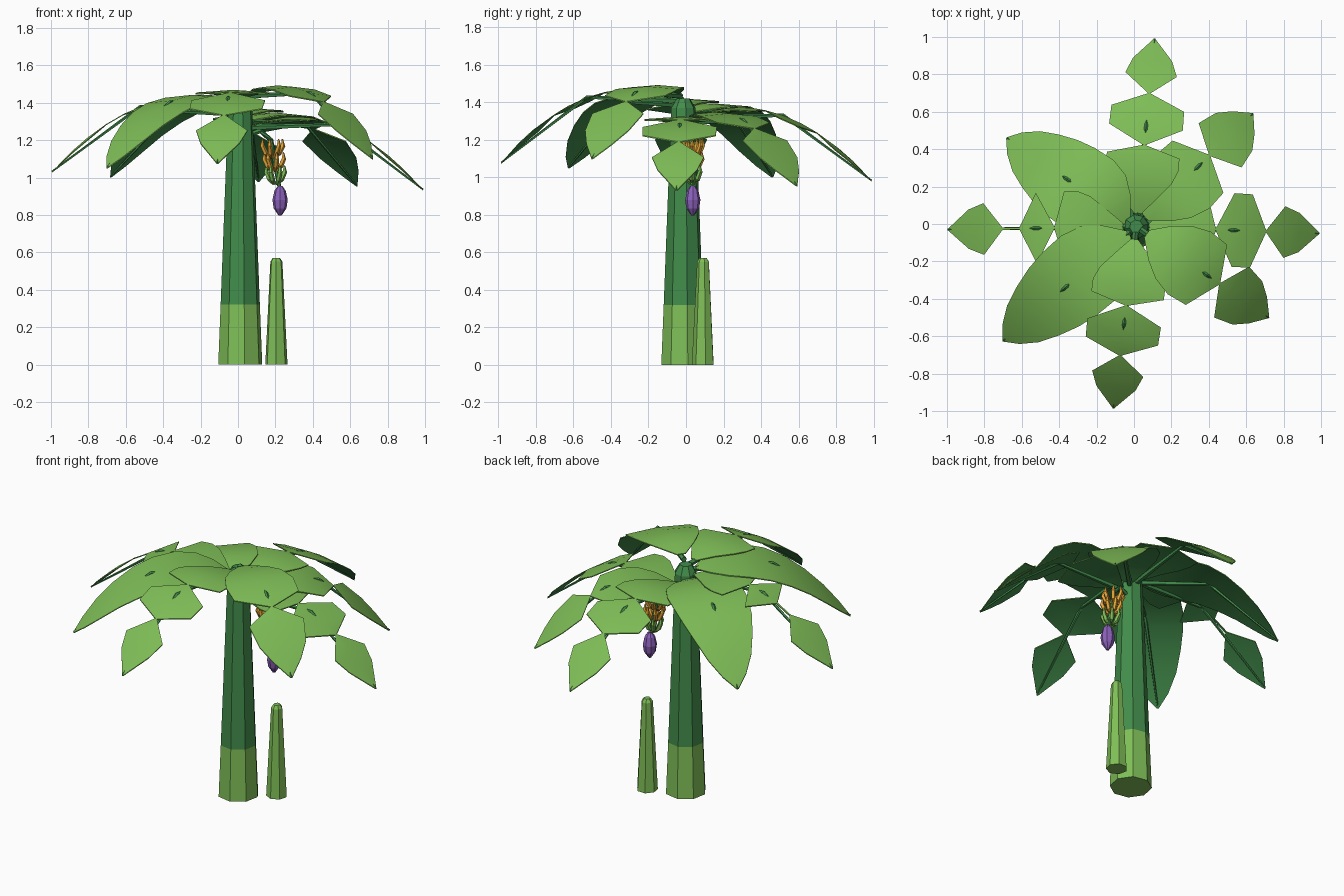
import bpy, bmesh, math
from mathutils import Vector

if "Cube" in bpy.data.objects:
    bpy.data.objects.remove(bpy.data.objects["Cube"])


def material(name, hex_code):
    def lin(c):
        return c / 12.92 if c <= 0.04045 else ((c + 0.055) / 1.055) ** 2.4
    m = bpy.data.materials.new(name)
    rgb = [lin(int(hex_code[i:i + 2], 16) / 255) for i in (0, 2, 4)]
    m.diffuse_color = (*rgb, 1)
    m.use_nodes = True
    m.node_tree.nodes["Principled BSDF"].inputs["Base Color"].default_value = m.diffuse_color
    return m


LIGHT = material("leaf green", "7FBE57")
DARK = material("stem green", "428C4B")
YELLOW = material("ripe yellow", "E8A838")
PURPLE = material("blossom purple", "8D62BC")


def loft(name, rings, mats, rule=lambda i, j: 0, smooth=None):
    """Skin equal-length rings of points; rule(ring, side) picks the material."""
    bm = bmesh.new()
    rows = [[bm.verts.new(p) for p in ring] for ring in rings]
    n = len(rows[0])
    for i in range(len(rows) - 1):
        for j in range(n):
            k = (j + 1) % n
            f = bm.faces.new((rows[i][j], rows[i][k], rows[i + 1][k], rows[i + 1][j]))
            f.material_index = rule(i, j)
    bm.faces.new(rows[0][::-1]).material_index = rule(0, 0)
    bm.faces.new(rows[-1]).material_index = rule(len(rows) - 2, 0)
    bmesh.ops.recalc_face_normals(bm, faces=bm.faces)
    mesh = bpy.data.meshes.new(name)
    bm.to_mesh(mesh)
    bm.free()
    ob = bpy.data.objects.new(name, mesh)
    bpy.context.collection.objects.link(ob)
    for m in mats:
        mesh.materials.append(m)
    if smooth:
        bpy.ops.object.select_all(action='DESELECT')
        ob.select_set(True)
        bpy.context.view_layer.objects.active = ob
        bpy.ops.object.shade_smooth_by_angle(angle=math.radians(smooth))
    return ob


def tube(name, path, radii, sides, mats, rule=lambda i, j: 0, turn=0.0):
    """Tapered polygonal tube along a path."""
    path = [Vector(p) for p in path]
    rings = []
    for i, (p, r) in enumerate(zip(path, radii)):
        d = (path[min(i + 1, len(path) - 1)] - path[max(i - 1, 0)]).normalized()
        ref = Vector((0, 1, 0)) if abs(d.z) > 0.8 else Vector((0, 0, 1))
        u = ref.cross(d).normalized()
        v = d.cross(u)
        angles = [turn + math.tau * j / sides for j in range(sides)]
        rings.append([p + r * (math.cos(a) * u + math.sin(a) * v) for a in angles])
    return loft(name, rings, mats, rule)


# Trunk: light foot, dark upper part, small cap
CX, CY = 0.012, -0.014
tube("trunk", [(CX, CY, z) for z in (0, 0.32, 1.37, 1.42)],
     [0.12, 0.107, 0.066, 0.036], 8, [LIGHT, DARK], lambda i, j: 0 if i == 0 else 1, 0.2)

# Young shoot beside the trunk
tube("young_shoot", [(0.205, 0.092, z) for z in (0, 0.55, 0.57)],
     [0.061, 0.033, 0.02], 7, [LIGHT], turn=0.2)

# Leaf outlines: (fraction of length, half width)
WHOLE = [(0.06, 0.02), (0.14, 0.12), (0.24, 0.195), (0.36, 0.225), (0.5, 0.222),
         (0.62, 0.205), (0.74, 0.172), (0.85, 0.13), (0.94, 0.07), (1, 0.006)]
TWO = [(0.08, 0.025), (0.18, 0.11), (0.28, 0.17), (0.4, 0.203), (0.53, 0.195),
       (0.63, 0.006), (0.72, 0.165), (0.84, 0.14), (0.92, 0.085), (1, 0.005)]
INNER = [(0.07, 0.02), (0.15, 0.09), (0.24, 0.165), (0.31, 0.195), (0.38, 0.195),
         (0.435, 0.006)]
OUTER = [(0.71, 0.006), (0.81, 0.138), (0.89, 0.105), (1, 0.004)]
THREE = INNER + [(0.53, 0.198), (0.63, 0.195)] + OUTER
TORN = INNER + [(0.53, 0.19), (0.62, 0.006)] + OUTER

# Leaves spiral clockwise, each a little lower than the last: tip x, tip y, outline
LEAVES = [("front_right", 0.72, -0.50, TWO), ("front", -0.11, -0.985, THREE),
          ("front_left", -0.70, -0.625, WHOLE), ("left", -0.995, -0.03, TORN),
          ("back_left", -0.68, 0.46, WHOLE), ("back", 0.11, 0.99, THREE),
          ("back_right", 0.635, 0.59, TWO), ("right", 0.99, -0.05, THREE)]

for n, (side, tx, ty, outline) in enumerate(LEAVES):
    peak = 1.493 - 0.024 * n
    span = Vector((tx - CX, ty - CY, 0))
    across = Vector((-span.y, span.x, 0)).normalized()

    def spine(t):
        z = peak - 0.39 * ((t - 0.3) / 0.7) ** 2
        return Vector((CX, CY, z)) + span * t

    # Thin blade, light above and dark below
    rings = []
    for t, w in outline:
        top = [spine(t) + across * (s * w) - Vector((0, 0, abs(s) * w * 0.07))
               for s in (-1, 0, 1)]
        rings.append(top + [p - Vector((0, 0, 0.006)) for p in reversed(top)])
    loft(side + "_leaf", rings, [LIGHT, DARK],
         lambda i, j: 1 if j in (3, 4) else 0, 35)

    # Midrib, breaking the surface at its knee and tip
    tube(side + "_midrib", [spine(0.03), spine(0.53), spine(1)],
         [0.017, 0.010, 0.005], 5, [DARK], turn=math.pi / 2)

# Fruit stalk arching out of the crown
STALK = [(0.03, 0.0, 1.22), (0.12, 0.02, 1.25), (0.175, 0.03, 1.2),
         (0.20, 0.033, 1.06), (0.225, 0.035, 0.93)]
tube("fruit_stalk", STALK, [0.016, 0.015, 0.014, 0.012, 0.01], 6, [DARK])

# Hands of fruit around the stalk: two ripe tiers above a green one
for tier, (x, z, reach, count, mat) in enumerate([
        (0.182, 1.12, 0.058, 7, YELLOW), (0.195, 1.05, 0.055, 7, YELLOW),
        (0.200, 0.98, 0.050, 6, LIGHT)]):
    for k in range(count):
        a = math.tau * (k + 0.5 * tier) / count
        c, s = math.cos(a), math.sin(a)
        path = [(x + c * r, 0.033 + s * r, z + h) for r, h in
                ((0.01, -0.015), (reach * 0.65, 0.01), (reach, 0.05), (reach * 0.95, 0.085))]
        tube("fruit", path, [0.007, 0.014, 0.013, 0.004], 5, [mat])

# Hanging blossom bud
tube("blossom_bud", [(0.225, 0.036, z) for z in (0.955, 0.93, 0.88, 0.835, 0.797)],
     [0.012, 0.03, 0.041, 0.034, 0.008], 8, [PURPLE])
